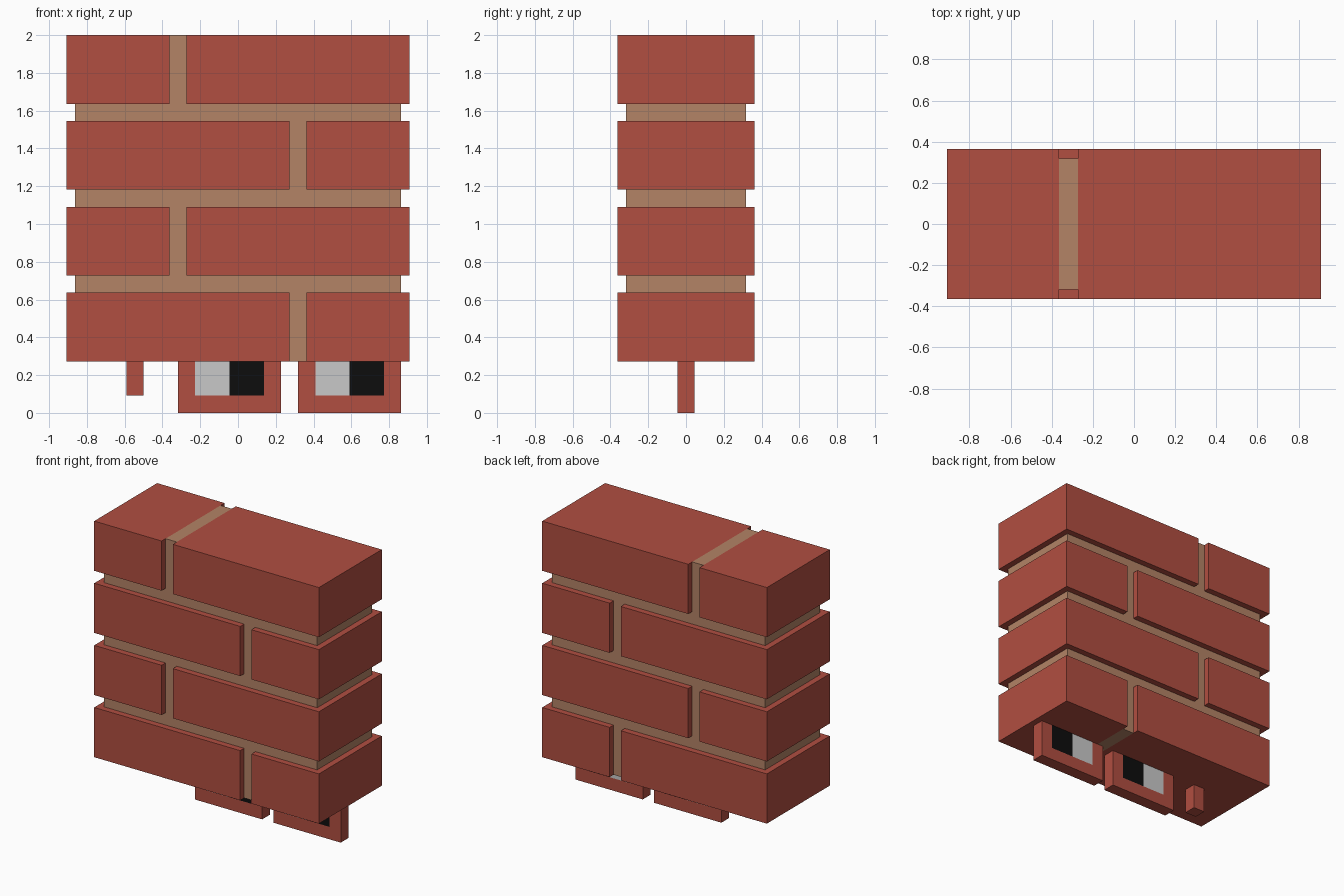
import bpy, bmesh

if "Cube" in bpy.data.objects:
    bpy.data.objects.remove(bpy.data.objects["Cube"])

U = 1 / 11  # one grid unit: the model is 22 units tall


def material(name, rgb):
    m = bpy.data.materials.new(name)
    lin = [((c / 255 + 0.055) / 1.055) ** 2.4 if c > 10 else c / 255 / 12.92 for c in rgb]
    m.diffuse_color = (*lin, 1)
    m.use_nodes = True
    m.node_tree.nodes["Principled BSDF"].inputs["Base Color"].default_value = m.diffuse_color
    return m


RED = material("brick red", (177, 78, 65))
MORTAR = material("mortar tan", (179, 131, 102))
WHITE = material("lens white", (201, 201, 201))
BLACK = material("lens black", (13, 13, 13))


def box(name, x0, x1, y, z0, z1, mat):
    """Box in grid units, symmetric in y (half depth y)."""
    bm = bmesh.new()
    bmesh.ops.create_cube(bm, size=1)
    for v in bm.verts:
        v.co = ((x0 if v.co.x < 0 else x1) * U,
                (y if v.co.y > 0 else -y) * U,
                (z0 if v.co.z < 0 else z1) * U)
    me = bpy.data.meshes.new(name)
    bm.to_mesh(me)
    bm.free()
    me.materials.append(mat)
    ob = bpy.data.objects.new(name, me)
    bpy.context.collection.objects.link(ob)
    return ob


# Four courses of bricks with alternating vertical joints
for i in range(4):
    z = 3 + 5 * i
    joint = 3 if i % 2 == 0 else -4
    box(f"brick_left_{i}", -10, joint, 4, z, z + 4, RED)
    box(f"brick_right_{i}", joint + 1, 10, 4, z, z + 4, RED)
    box(f"mortar_joint_{i}", joint, joint + 1, 3.5, z, z + 4, MORTAR)
    if i < 3:
        box(f"mortar_bed_{i}", -9.5, 9.5, 3.5, z + 4, z + 5, MORTAR)

# Two square lenses under the wall, each framed on the sides and bottom
for side, x in (("left", -3.5), ("right", 3.5)):
    box(f"frame_bottom_{side}", x, x + 6, 0.5, 0, 1, RED)
    box(f"frame_inner_{side}", x, x + 1, 0.5, 1, 3, RED)
    box(f"frame_outer_{side}", x + 5, x + 6, 0.5, 1, 3, RED)
    box(f"lens_white_{side}", x + 1, x + 3, 0.5, 1, 3, WHITE)
    box(f"lens_black_{side}", x + 3, x + 5, 0.5, 1, 3, BLACK)

# Short end of the glasses arm
box("glasses_arm", -6.5, -5.5, 0.5, 1, 3, RED)
